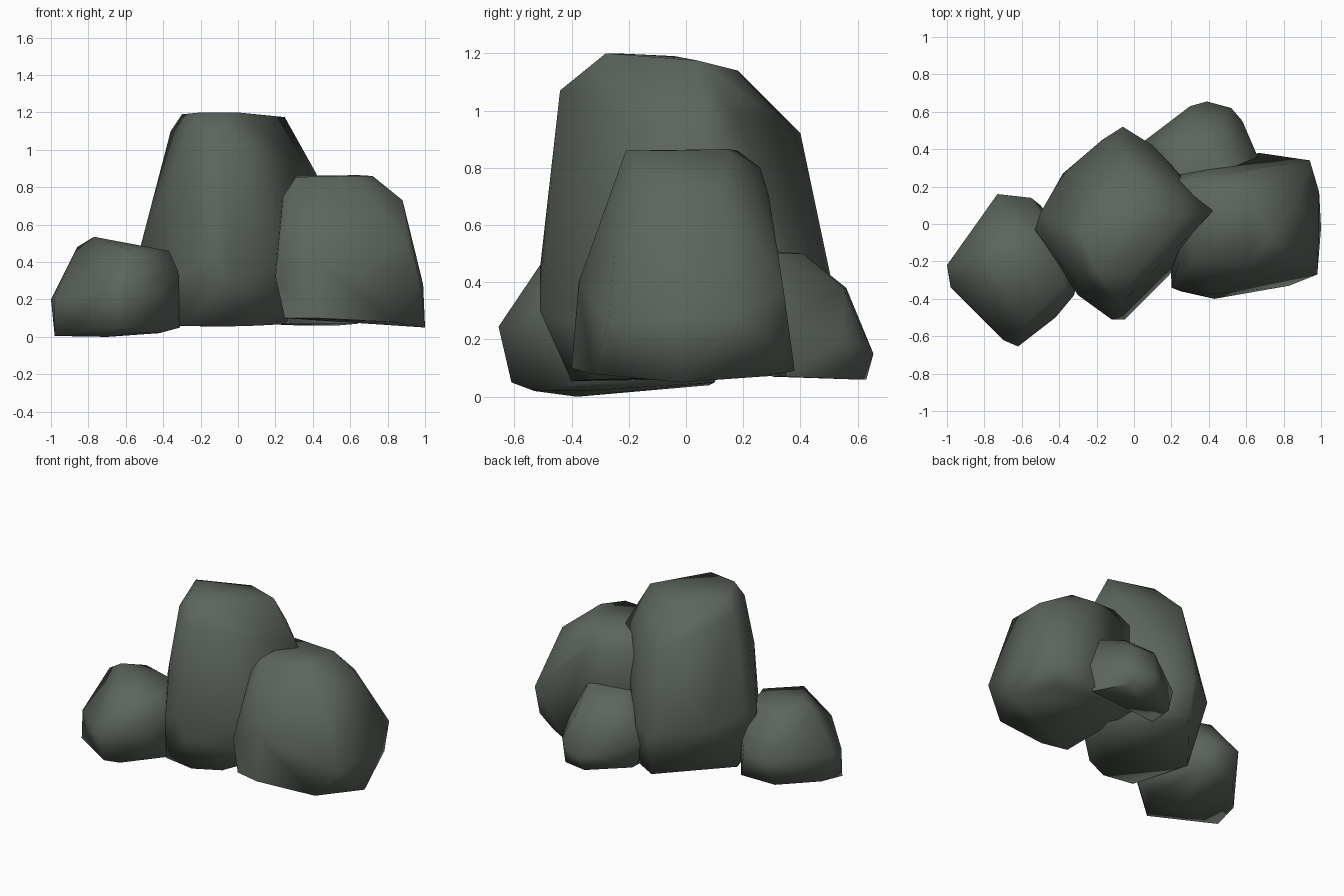
import bpy, bmesh, math

stone = bpy.data.materials.new("mossy grey stone")
stone.diffuse_color = (0.11, 0.13, 0.11, 1)


def boulder(name, points):
    """Faceted stone: hull of a few corner points, softly shaded."""
    bm = bmesh.new()
    for p in points:
        bm.verts.new(p)
    bmesh.ops.convex_hull(bm, input=bm.verts[:])
    loose = [v for v in bm.verts if not v.link_faces]
    bmesh.ops.delete(bm, geom=loose, context='VERTS')
    bmesh.ops.recalc_face_normals(bm, faces=bm.faces[:])
    me = bpy.data.meshes.new(name)
    bm.to_mesh(me)
    bm.free()
    ob = bpy.data.objects.new(name, me)
    bpy.context.collection.objects.link(ob)
    me.materials.append(stone)
    bpy.ops.object.select_all(action='DESELECT')
    ob.select_set(True)
    bpy.context.view_layer.objects.active = ob
    bpy.ops.object.shade_smooth_by_angle(angle=math.radians(75))
    return ob


# tall central stone
boulder("tall_stone", [
    (-.08, -.4, .055), (-.3, -.37, .06), (.1, -.32, .06), (-.42, .03, .06), (-.06, .47, .08),
    (.1, .39, .09), (.28, .08, .07), (.19, -.27, .2), (-.05, -.51, .3), (-.12, -.51, .45),
    (-.3, -.38, .35), (-.53, -.03, .45), (-.5, .06, .45), (-.38, .27, .4), (-.17, .45, .4),
    (-.06, .52, .35), (.1, .42, .4), (.43, .07, .7), (.42, .07, .87), (.26, -.17, .4),
    (-.28, -.36, .75), (-.26, -.28, 1.11), (-.08, -.44, 1.07), (-.36, -.02, 1.1),
    (-.06, .4, .92), (.25, .18, .97), (-.3, -.04, 1.19), (-.2, -.25, 1.2),
    (0, -.28, 1.2), (.25, .04, 1.175), (-.02, .18, 1.14)])

# wide right stone, undercut at its outer corners
boulder("right_stone", [
    (.25, -.36, .1), (.43, -.4, .1), (.83, -.33, .08), (.98, -.27, .26), (1, -.02, .05),
    (.85, .26, .07), (.93, .3, .18), (.94, .34, .38), (.67, .38, .09), (.25, .3, .1),
    (.2, -.34, .32), (.43, -.375, .4), (.9, -.25, .5), (.99, 0, .28), (.99, .17, .28),
    (.19, .25, .35), (.88, -.15, .73), (.88, .12, .73), (.74, .24, .73), (.24, -.2, .75),
    (.24, .24, .75), (.6, .29, .7), (.31, -.2, .855), (.62, -.21, .86),
    (.72, -.08, .86), (.64, .15, .865), (.32, .18, .86), (.55, .26, .8)])

# low left stone
boulder("left_stone", [
    (-.98, -.34, .005), (-.7, -.38, 0), (-.62, -.61, .05), (-.55, -.53, .02), (-.42, -.36, .02),
    (-.31, -.33, .05), (-.5, .1, .05), (-.75, .08, .04), (-.95, -.15, .03), (-1, -.22, .2),
    (-.98, -.33, .2), (-.7, -.62, .25), (-.62, -.655, .245), (-.42, -.5, .25), (-.32, -.38, .35),
    (-.73, .16, .22), (-.55, .14, .24), (-.35, -.1, .3), (-.37, -.33, .46), (-.56, -.51, .46),
    (-.86, -.2, .48), (-.77, -.2, .535), (-.68, -.05, .49), (-.45, -.08, .46)])

# small back stone
boulder("back_stone", [
    (.1, .3, .07), (.1, .46, .08), (.35, .63, .06), (.52, .6, .06), (.64, .35, .07),
    (.05, .44, .25), (.3, .63, .17), (.39, .655, .15), (.52, .62, .18), (.58, .55, .2),
    (.67, .34, .25), (.3, .56, .38), (.48, .55, .38), (.08, .3, .42), (.2, .42, .49),
    (.42, .41, .5), (.55, .3, .5), (.25, .25, .51), (.48, .28, .51)])
